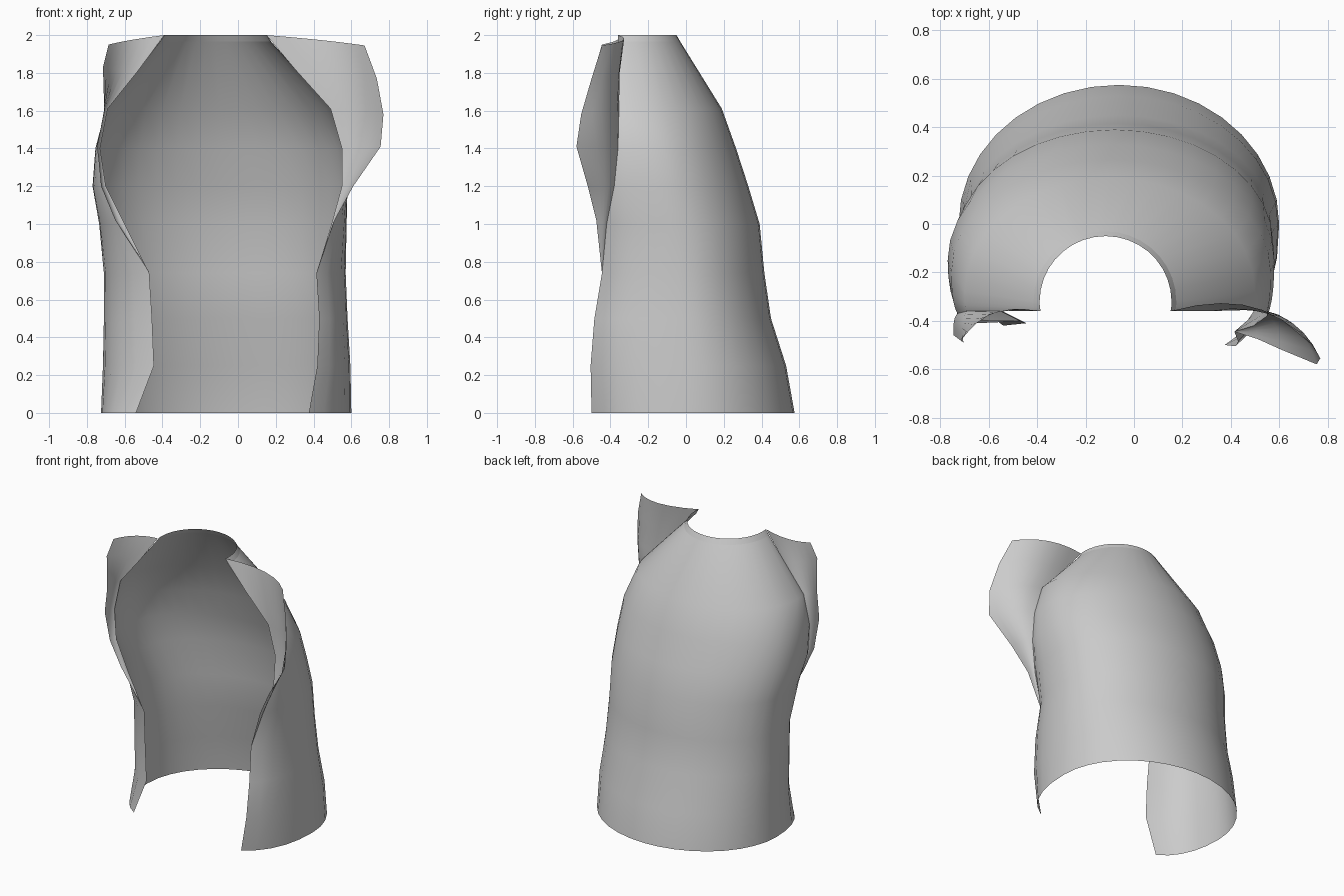
import bpy, bmesh, math
from mathutils import Vector

if "Cube" in bpy.data.objects:
    bpy.data.objects.remove(bpy.data.objects["Cube"])

cloth = bpy.data.materials.new("plain grey cloth")
cloth.diffuse_color = (0.6, 0.6, 0.6, 1)
cloth.use_nodes = True
cloth.node_tree.nodes["Principled BSDF"].inputs["Base Color"].default_value = cloth.diffuse_color


def loft(name, rows):
    """Skin a list of equally long point rows into one smooth open sheet."""
    bm = bmesh.new()
    grid = [[bm.verts.new(p) for p in row] for row in rows]
    for a, b in zip(grid, grid[1:]):
        for i in range(len(a) - 1):
            bm.faces.new((a[i], a[i + 1], b[i + 1], b[i]))
    bmesh.ops.remove_doubles(bm, verts=bm.verts, dist=0.0005)
    me = bpy.data.meshes.new(name)
    bm.to_mesh(me)
    bm.free()
    ob = bpy.data.objects.new(name, me)
    bpy.context.collection.objects.link(ob)
    me.materials.append(cloth)
    bpy.context.view_layer.objects.active = ob
    ob.select_set(True)
    bpy.ops.object.shade_smooth_by_angle(angle=math.radians(50))
    ob.select_set(False)
    return ob


def bend(a, c, b, n):
    """Quadratic curve from a to b pulled toward c."""
    return [a * (1 - t) ** 2 + c * 2 * t * (1 - t) + b * t * t
            for t in (i / n for i in range(n + 1))]


def section(z, lex, ley, lx, yc, yb, rx, rex, rey):
    """Horizontal slice: right front edge, round the back, left front edge."""
    def front(wx, ex, ey):
        return bend(Vector((wx, yc, z)), Vector((wx, yc + 0.75 * (ey - yc), z)),
                    Vector((ex, ey, z)), 5)
    cx, hw = (lx + rx) / 2, (rx - lx) / 2
    back = [Vector((cx + hw * math.cos(a), yc + (yb - yc) * math.sin(a), z))
            for a in (math.pi * i / 18 for i in range(1, 18))]
    return front(rx, rex, rey)[::-1] + back + front(lx, lex, ley)


# z, left edge x y, left side x, widest y, back y, right side x, right edge x y
levels = [
    (0.00, -0.54, -0.42, -0.725, 0.00, 0.575, 0.60, 0.375, -0.50),
    (0.25, -0.445, -0.41, -0.715, 0.00, 0.53, 0.595, 0.42, -0.505),
    (0.50, -0.455, -0.41, -0.71, -0.02, 0.45, 0.58, 0.43, -0.485),
    (0.74, -0.47, -0.40, -0.71, -0.04, 0.415, 0.57, 0.415, -0.445),
    (1.00, -0.60, -0.40, -0.735, -0.08, 0.39, 0.575, 0.495, -0.42),
    (1.20, -0.70, -0.39, -0.77, -0.15, 0.33, 0.58, 0.55, -0.38),
    (1.40, -0.73, -0.37, -0.755, -0.20, 0.265, 0.565, 0.55, -0.36),
    (1.61, -0.69, -0.36, -0.70, -0.28, 0.19, 0.50, 0.49, -0.355),
    (1.965, -0.41, -0.36, -0.415, -0.32, -0.03, 0.175, 0.17, -0.36),
]
loft("garment_body", [section(*r) for r in levels])

# narrow upright rim round the neckline
loft("neck_rim", [section(*levels[-1]),
                  section(2.0, -0.385, -0.36, -0.39, -0.32, -0.05, 0.155, 0.15, -0.36)])


def lapel(name, side, folds, frees):
    rows = []
    for f, o in zip(folds, frees):
        f, o = Vector(f), Vector(o)
        d = (o - f).length
        rows.append(bend(f, (f + o) / 2 + Vector((side * 0.15 * d, 0.26 * d, 0)), o, 6))
    return loft(name, rows)


# turned-back front flaps, from the waist up to the neck
fold_r = [(r[7], r[8], r[0]) for r in levels[3:8]] + [(0.31, -0.36, 1.81), (0.15, -0.36, 2.0)]
fold_l = [(r[1], r[2], r[0]) for r in levels[3:8]] + [(-0.53, -0.36, 1.81), (-0.39, -0.36, 2.0)]
lapel("right_lapel", 1, fold_r,
      [(0.418, -0.446, 0.75), (0.51, -0.475, 1.02), (0.61, -0.52, 1.2), (0.755, -0.58, 1.41),
       (0.77, -0.555, 1.58), (0.735, -0.50, 1.77), (0.67, -0.445, 1.945)])
lapel("left_lapel", -1, fold_l,
      [(-0.472, -0.402, 0.75), (-0.65, -0.41, 1.02), (-0.725, -0.43, 1.2), (-0.745, -0.46, 1.41),
       (-0.705, -0.49, 1.6), (-0.715, -0.48, 1.83), (-0.685, -0.445, 1.95)])
